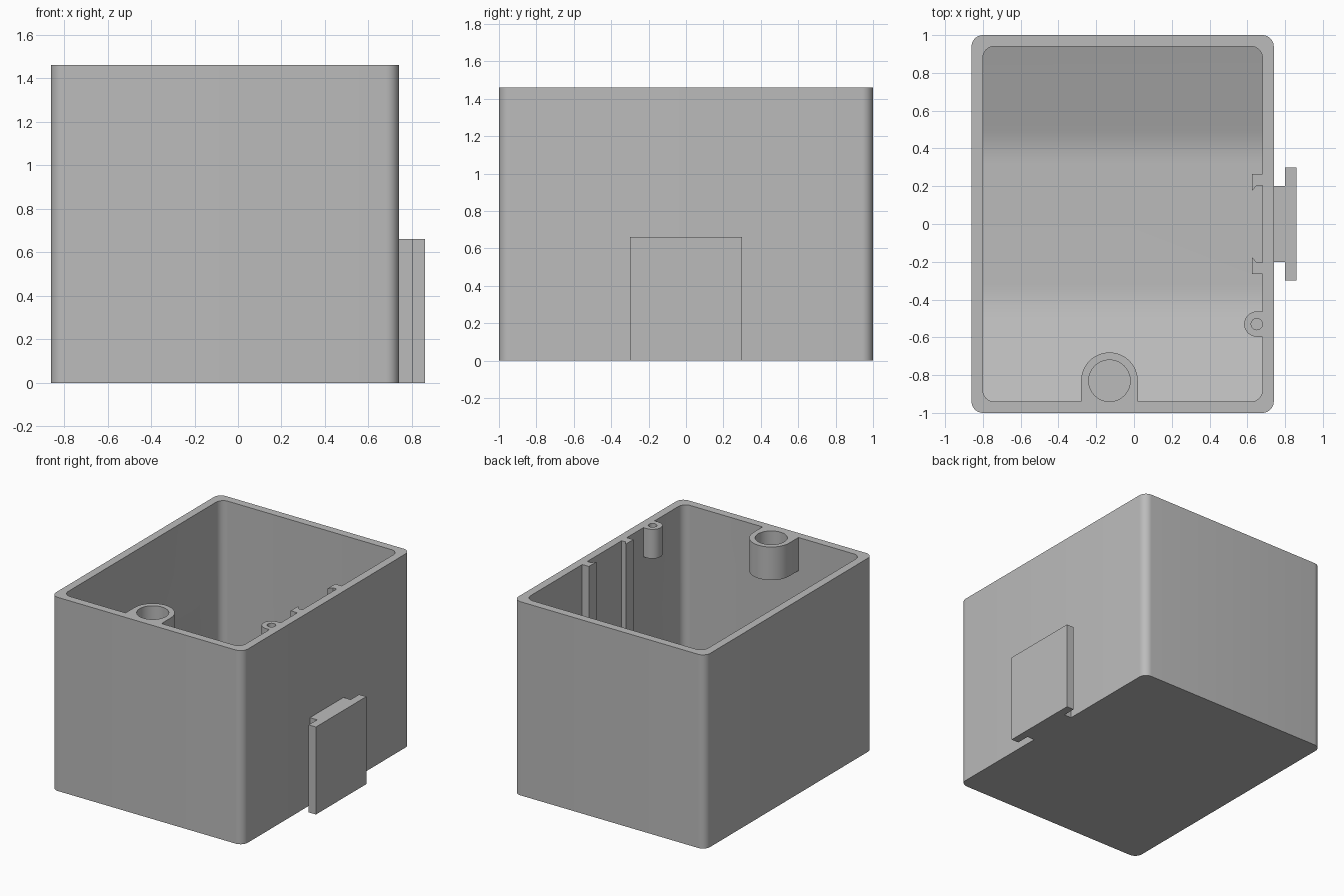
import bpy, bmesh, math
from mathutils import Vector

if "Cube" in bpy.data.objects:
    bpy.data.objects.remove(bpy.data.objects["Cube"])

grey = bpy.data.materials.new("plain grey")
grey.use_nodes = True
grey.diffuse_color = (0.5, 0.5, 0.5, 1)
grey.node_tree.nodes["Principled BSDF"].inputs["Base Color"].default_value = (0.5, 0.5, 0.5, 1)

TOP = 1.46


def prism(name, pts, start, end, axis="z"):
    """Extrude a closed outline along z (points x, y) or along x (points y, z)."""
    bm = bmesh.new()
    place = (lambda p: (p[0], p[1], start)) if axis == "z" else (lambda p: (start, p[0], p[1]))
    face = bm.faces.new([bm.verts.new(place(p)) for p in pts])
    new = bmesh.ops.extrude_face_region(bm, geom=[face])["geom"]
    move = Vector((0, 0, end - start)) if axis == "z" else Vector((end - start, 0, 0))
    bmesh.ops.translate(bm, vec=move, verts=[g for g in new if isinstance(g, bmesh.types.BMVert)])
    bmesh.ops.recalc_face_normals(bm, faces=bm.faces)
    mesh = bpy.data.meshes.new(name)
    bm.to_mesh(mesh)
    bm.free()
    mesh.materials.append(grey)
    ob = bpy.data.objects.new(name, mesh)
    bpy.context.collection.objects.link(ob)
    return ob


def arc(cx, cy, r, a0, a1, n):
    return [(cx + r * math.cos(math.radians(a0 + (a1 - a0) * i / n)),
             cy + r * math.sin(math.radians(a0 + (a1 - a0) * i / n))) for i in range(n + 1)]


def circle(cx, cy, r, n=40):
    return arc(cx, cy, r, 0, 360, n)[:-1]


def rounded_rect(x0, x1, y0, y1, r):
    corners = [(x1 - r, y1 - r), (x0 + r, y1 - r), (x0 + r, y0 + r), (x1 - r, y0 + r)]
    return [p for i, (x, y) in enumerate(corners) for p in arc(x, y, r, 90 * i, 90 * i + 90, 8)]


def select_only(ob):
    bpy.ops.object.select_all(action="DESELECT")
    ob.select_set(True)
    bpy.context.view_layer.objects.active = ob


def combine(ob, other, operation):
    select_only(ob)
    mod = ob.modifiers.new(operation.lower(), "BOOLEAN")
    mod.object, mod.operation, mod.solver = other, operation, "EXACT"
    bpy.ops.object.modifier_apply(modifier=mod.name)
    bpy.data.objects.remove(other)


# Open box with rounded corners
box = prism("box", rounded_rect(-0.86, 0.74, -1, 1, 0.06), 0, TOP)
combine(box, prism("cavity", rounded_rect(-0.80, 0.68, -0.94, 0.94, 0.06), 0.05, TOP + 0.1), "DIFFERENCE")


# Inner floor: flat in the middle, ramping up to both ends
def floor_height(y):
    ramp, blend = abs(y) - 0.32, 0.18
    bend = min(max(ramp, 0), blend)
    return 0.06 + 0.34 * (bend * bend / (2 * blend) + max(ramp - blend, 0))


half = [0.32 + 0.03 * i for i in range(7)] + [0.97]
ys = [-y for y in reversed(half)] + half
floor = [(y, floor_height(y)) for y in ys] + [(0.97, 0.03), (-0.97, 0.03)]
combine(box, prism("floor", floor, -0.83, 0.71, "x"), "UNION")

# Round bosses hanging from the rim, with blind holes
large = arc(-0.13, -0.83, 0.15, 0, 180, 24) + [(-0.28, -0.97), (0.02, -0.97)]
small = arc(0.65, -0.53, 0.067, 90, 270, 16) + [(0.71, -0.597), (0.71, -0.463)]
combine(box, prism("large_boss", large, TOP - 0.25, TOP), "UNION")
combine(box, prism("small_boss", small, TOP - 0.22, TOP), "UNION")
combine(box, prism("large_hole", circle(-0.13, -0.83, 0.11), TOP - 0.2, TOP + 0.1), "DIFFERENCE")
combine(box, prism("small_hole", circle(0.65, -0.53, 0.03, 24), TOP - 0.18, TOP + 0.1), "DIFFERENCE")

# Pair of hooked guide rails on the inside wall
rail = [(0.71, 0.265), (0.625, 0.265), (0.625, 0.175), (0.65, 0.205), (0.71, 0.205)]
for side in (1, -1):
    combine(box, prism("guide_rail", [(x, side * y) for x, y in rail], 0.04, TOP), "UNION")

# T-shaped slide clip on the outside
clip_half = [(0.73, 0.2), (0.80, 0.2), (0.80, 0.3), (0.86, 0.3)]
clip = prism("slide_clip", clip_half + [(x, -y) for x, y in reversed(clip_half)], 0, 0.66)

for ob in (box, clip):
    select_only(ob)
    bpy.ops.object.shade_smooth_by_angle(angle=math.radians(30))
